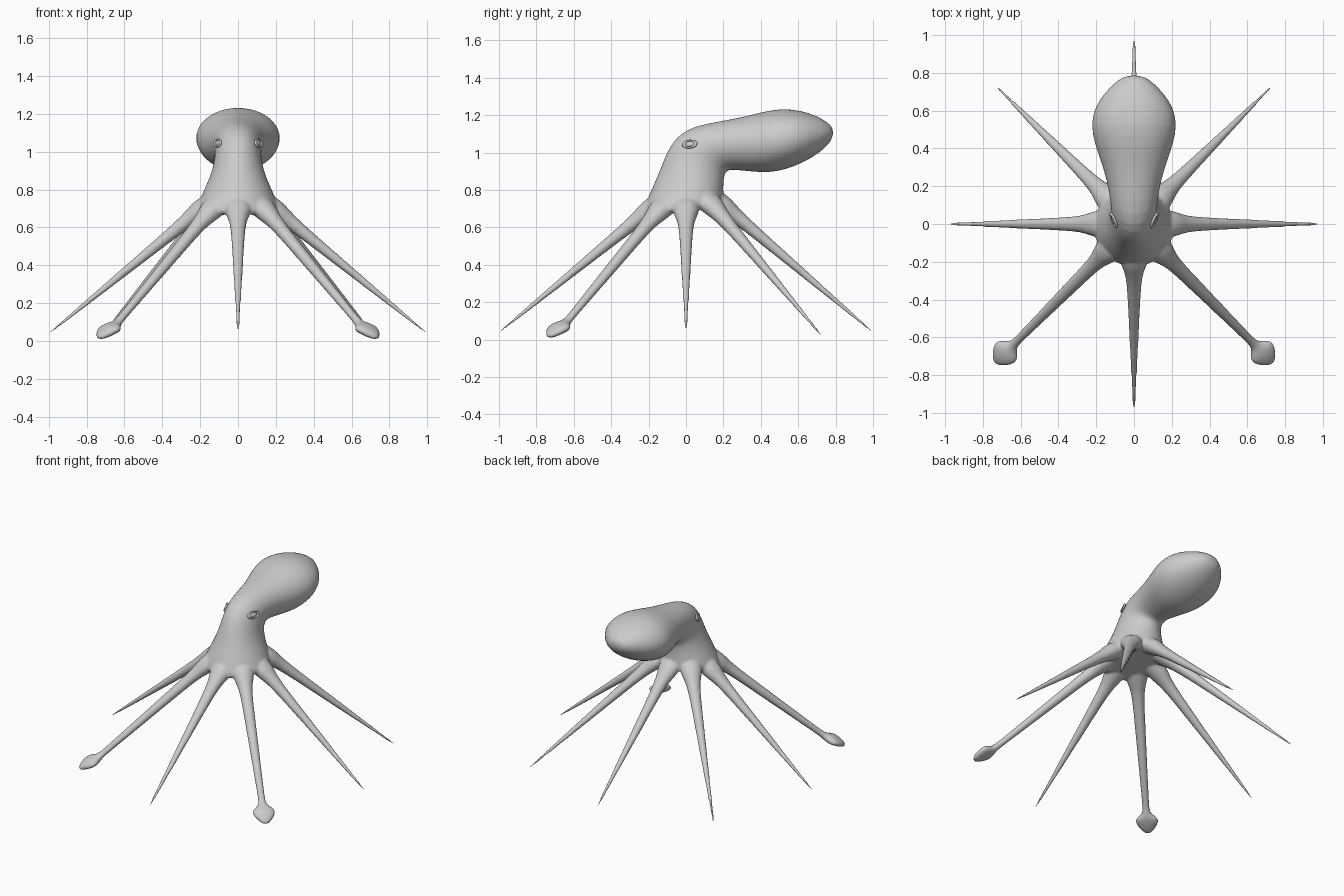
import bpy, bmesh
from math import cos, sin, pi, radians
from mathutils import Vector

if "Cube" in bpy.data.objects:
    bpy.data.objects.remove(bpy.data.objects["Cube"])

bm = bmesh.new()


def loft(sections, sides):
    """Skin a closed tube through elliptical sections (centre, axis a, axis b)."""
    rings = []
    for c, a, b in sections:
        rings.append([bm.verts.new(c + a * cos(2 * pi * i / sides) + b * sin(2 * pi * i / sides))
                      for i in range(sides)])
    for r, s in zip(rings, rings[1:]):
        for i in range(sides):
            j = (i + 1) % sides
            bm.faces.new((r[i], r[j], s[j], s[i]))
    bm.faces.new(rings[0][::-1])
    bm.faces.new(rings[-1])


# Skirt, head and mantle: front/top point (y, z), back/under point (y, z), half width
body = [
    (-.20, .655, .16, .705, .19), (-.235, .675, .20, .725, .222),
    (-.218, .73, .205, .76, .204), (-.187, .80, .20, .80, .18),
    (-.142, .90, .203, .85, .145), (-.107, 1.0, .208, .885, .127),
    (-.05, 1.09, .22, .905, .122), (.04, 1.143, .25, .908, .128),
    (.18, 1.168, .29, .903, .145), (.31, 1.192, .36, .897, .177),
    (.42, 1.222, .44, .89, .212), (.52, 1.238, .53, .907, .23),
    (.62, 1.225, .61, .938, .212), (.70, 1.197, .68, .975, .16),
    (.755, 1.165, .74, 1.02, .105), (.792, 1.13, .785, 1.07, .045),
]
loft([(Vector((0, (y1 + y2) / 2, (z1 + z2) / 2)), Vector((w, 0, 0)),
       Vector((0, (y1 - y2) / 2, (z1 - z2) / 2))) for y1, z1, y2, z2, w in body], 24)


def arm(angle, points):
    """Points are (distance from axis, height, half width, half thickness)."""
    d = Vector((cos(radians(angle)), sin(radians(angle)), 0))
    side = Vector((-d.y, d.x, 0))
    up = d * .635 + Vector((0, 0, .773))
    loft([(d * r + Vector((0, 0, z)), side * w, up * t) for r, z, w, t in points], 12)


def arm_points(root_z, end_r, end_z, end_w):
    """Flared root followed by an even taper."""
    pts = [(.10, root_z + .12, .08, .06), (.19, root_z + .07, .078, .06),
           (.235, root_z + .032, .062, .05)]
    for i in range(9):
        t = i / 8
        w = .046 * (1 - t) + end_w * t
        if i > 0:
            w -= .004 * (1 - t)
        pts.append((.275 + (end_r - .275) * t, root_z + (end_z - root_z) * t, w, w * .9))
    return pts


# Six pointed arms
for angle in (0, 180, 270):
    arm(angle, arm_points(.63, 1.01, .03, .006))
for angle in (45, 135):
    arm(angle, arm_points(.655, 1.04, .008, .006))
arm(90, arm_points(.655, 1.01, .03, .006))

# Two front arms with flat spade-shaped ends
club = [(.915, .085, .032, .027), (.94, .072, .075, .032), (.965, .06, .081, .032),
        (1.0, .04, .062, .027), (1.025, .024, .036, .018), (1.04, .012, .014, .008)]
for angle in (225, 315):
    arm(angle, arm_points(.63, .89, .105, .023) + club)

bmesh.ops.recalc_face_normals(bm, faces=bm.faces)
mesh = bpy.data.meshes.new("octopus_body")
bm.to_mesh(mesh)
bm.free()
octopus = bpy.data.objects.new("octopus_body", mesh)
bpy.context.collection.objects.link(octopus)

# Round the lofts, fuse them into one skin and blend the joints
sub = octopus.modifiers.new("round", 'SUBSURF')
sub.levels = sub.render_levels = 1
fuse = octopus.modifiers.new("fuse", 'REMESH')
fuse.mode = 'VOXEL'
fuse.voxel_size = .008
fuse.use_smooth_shade = True
blend = octopus.modifiers.new("blend", 'SMOOTH')
blend.factor = .5
blend.iterations = 8


def finish_eye_part(name, scale):
    ob = bpy.context.object
    ob.name = name
    ob.scale = scale
    bpy.ops.object.transform_apply(location=True, rotation=True, scale=True)
    bpy.ops.object.shade_smooth()
    ob.modifiers.new("mirror", 'MIRROR')


# Eyes: almond-shaped lids around small eyeballs, mirrored across x
tilt = (radians(12), radians(72), radians(-12))
bpy.ops.mesh.primitive_torus_add(major_radius=.026, minor_radius=.007, major_segments=20,
                                 minor_segments=8, location=(.108, .02, 1.045), rotation=tilt)
finish_eye_part("eyelids", (.75, 1.35, 1))
bpy.ops.mesh.primitive_uv_sphere_add(segments=16, ring_count=8, radius=.022,
                                     location=(.104, .02, 1.045), rotation=tilt)
finish_eye_part("eyeballs", (.75, 1.3, .5))
